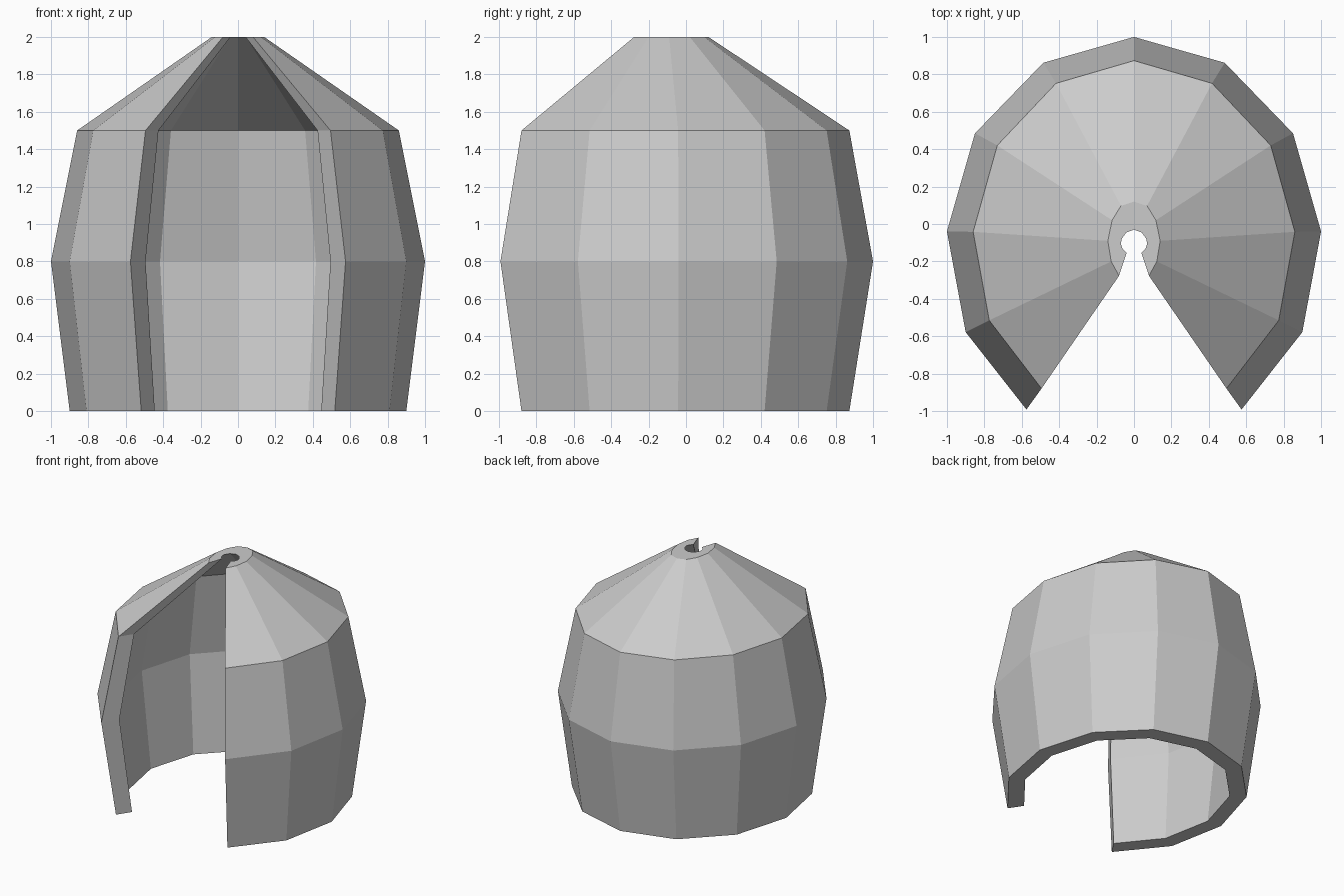
import bpy
import bmesh

if "Cube" in bpy.data.objects:
    bpy.data.objects.remove(bpy.data.objects["Cube"])

# Half outlines in plan, from the back centre round to the front opening
BELLY = [(0, 1), (.485, .862), (.85, .485), (1, -.04), (.9, -.578), (.575, -.992)]
COLLAR = [(0, .12), (.07, .097), (.117, .02), (.14, -.09), (.122, -.2), (.08, -.277)]
HOLE = [(0, -.03), (.042, -.046), (.066, -.08), (.07, -.105), (.062, -.132), (.04, -.155)]
CENTRE_Y = -.1
WALL = .86          # inner size relative to outer


def scaled(outline, sx, sy, cy=0):
    return [(x * sx, cy + (y - cy) * sy) for x, y in outline]


def mirrored(outline):
    """Complete open outline, running from left end to right end."""
    return [(-x, y) for x, y in reversed(outline[1:])] + outline


# Horizontal levels of the shell: outer outline and height
levels = [(scaled(BELLY, .9, .88, -.055), 0),
          (BELLY, .8),
          (scaled(BELLY, .86, .88, -.055), 1.5)]

bm = bmesh.new()


def ring(outline, z):
    return [bm.verts.new((x, y, z)) for x, y in mirrored(outline)]


outer = [ring(o, z) for o, z in levels] + [ring(COLLAR, 2)]
inner = [ring(scaled(o, WALL, WALL, CENTRE_Y), z) for o, z in levels] + [ring(HOLE, 2)]

# Closed loop of rings: up the outside, over the collar, down the inside
loop = outer + inner[::-1]
for k, a in enumerate(loop):
    b = loop[(k + 1) % len(loop)]
    for i in range(len(a) - 1):
        bm.faces.new((a[i], a[i + 1], b[i + 1], b[i]))

# End faces at both sides of the opening
for i in (0, -1):
    for k in range(len(outer) - 1):
        bm.faces.new((outer[k][i], outer[k + 1][i], inner[k + 1][i], inner[k][i]))

bmesh.ops.recalc_face_normals(bm, faces=bm.faces)
mesh = bpy.data.meshes.new("open_dome_shell")
bm.to_mesh(mesh)
bm.free()
shell = bpy.data.objects.new("open_dome_shell", mesh)
bpy.context.collection.objects.link(shell)

# Single plain colour
grey = bpy.data.materials.new("light_grey")
grey.diffuse_color = (.6, .6, .6, 1)
grey.use_nodes = True
grey.node_tree.nodes["Principled BSDF"].inputs["Base Color"].default_value = grey.diffuse_color
mesh.materials.append(grey)
